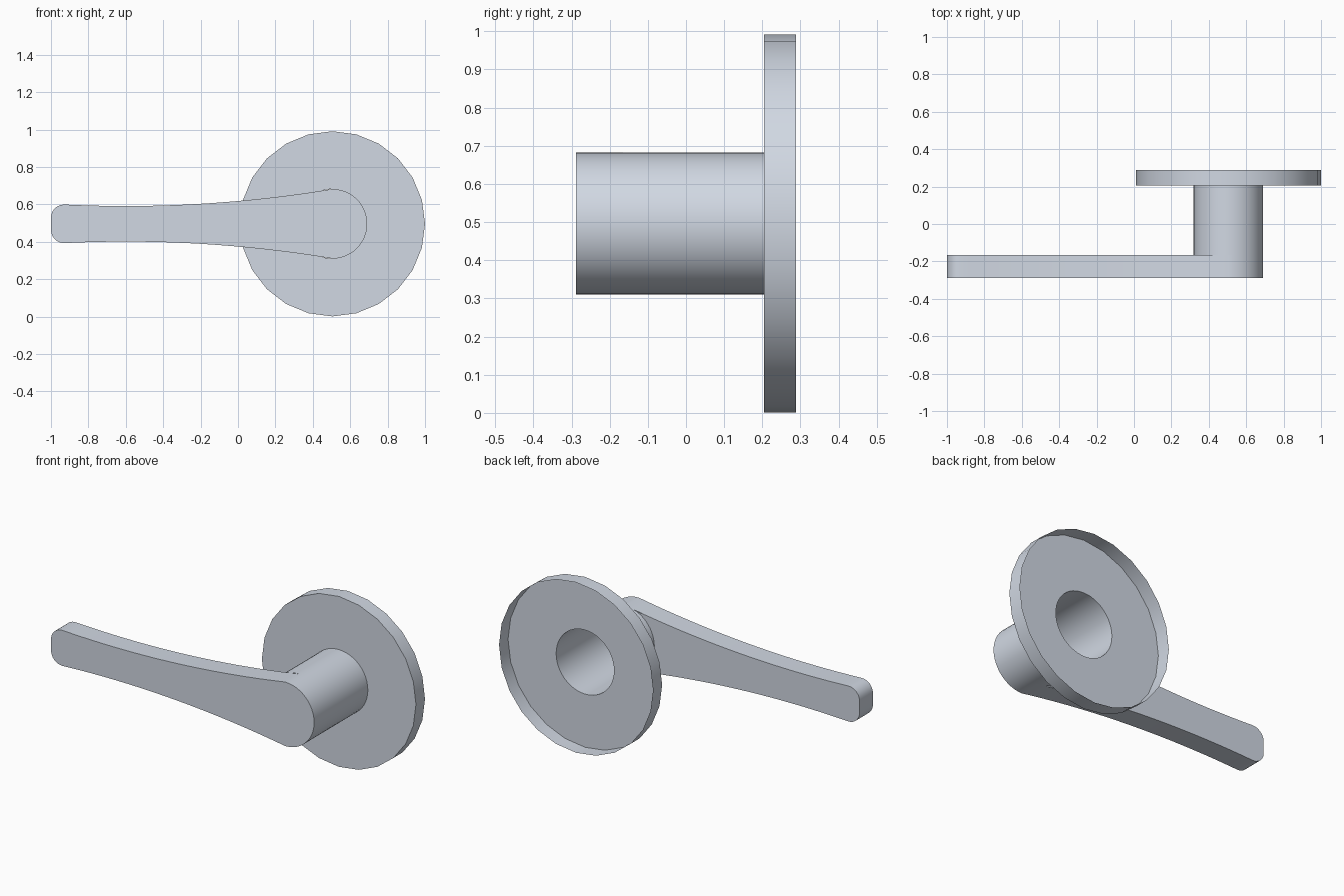
import bpy, bmesh, math

if "Cube" in bpy.data.objects:
    bpy.data.objects.remove(bpy.data.objects["Cube"])

CX, CZ = 0.505, 0.496          # axis of the rose and neck
R_NECK, R_ROSE = 0.186, 0.495
FRONT, LEVER_BACK, ROSE_FRONT, BACK = -0.288, -0.165, 0.205, 0.288
N = 48                         # neck segments; the rose outline has half as many sides

metal = bpy.data.materials.new("light blue grey metal")
metal.diffuse_color = (0.64, 0.69, 0.77, 1)
metal.use_nodes = True
metal.node_tree.nodes["Principled BSDF"].inputs["Base Color"].default_value = metal.diffuse_color


def finish(name, bm):
    bmesh.ops.recalc_face_normals(bm, faces=bm.faces)
    me = bpy.data.meshes.new(name)
    bm.to_mesh(me)
    bm.free()
    me.materials.append(metal)
    ob = bpy.data.objects.new(name, me)
    bpy.context.collection.objects.link(ob)
    bpy.ops.object.select_all(action='DESELECT')
    ob.select_set(True)
    bpy.context.view_layer.objects.active = ob
    bpy.ops.object.shade_smooth_by_angle(angle=math.radians(30))
    return ob


def ring(bm, y, radius, faceted=False):
    verts = []
    for i in range(N):
        a = 2 * math.pi * i / N
        # odd points sit on the middle of a flat side when faceted
        r = radius * math.cos(2 * math.pi / N) if faceted and i % 2 else radius
        verts.append(bm.verts.new((CX + r * math.cos(a), y, CZ + r * math.sin(a))))
    return verts


# Rose plate (a shallow dish open at the back) and hollow neck
bm = bmesh.new()
rings = [ring(bm, LEVER_BACK, R_NECK),
         ring(bm, ROSE_FRONT, R_NECK),
         ring(bm, ROSE_FRONT, R_ROSE, True),
         ring(bm, BACK, R_ROSE, True)]
for a, b in zip(rings, rings[1:]):
    for i in range(N):
        j = (i + 1) % N
        bm.faces.new((a[i], a[j], b[j], b[i]))
finish("rose_and_neck", bm)


# Lever: round hub, tapering arm, rounded tip
def half_width(x):
    return 0.095 + 0.091 * ((x + 0.6) / 1.105) ** 2


hub = [(R_NECK * math.cos(a) + CX, R_NECK * math.sin(a))
       for a in (2 * math.pi * i / N for i in range(N // 4 + 1))]
arm = []
for i in range(1, 25):                            # arm edge
    x = CX - (CX + 0.93) * i / 24
    arm.append((x, half_width(x)))
tip = half_width(-0.93)
for i in range(1, 7):                             # tip corner
    a = math.pi / 2 * i / 6
    arm.append((-0.93 - 0.07 * math.sin(a), tip - 0.07 * (1 - math.cos(a))))


def mirrored(pts, skip=0):
    return pts + [(x, -w) for x, w in reversed(pts[skip:])]


bm = bmesh.new()
outline = mirrored(hub + arm, 1)
front = [bm.verts.new((x, FRONT, CZ + w)) for x, w in outline]
back = [bm.verts.new((x, LEVER_BACK, CZ + w)) for x, w in outline]
bm.faces.new(front)
for i in range(len(outline)):
    j = (i + 1) % len(outline)
    bm.faces.new((front[i], front[j], back[j], back[i]))

# Back of the arm stops at the neck, leaving the hub hollow
arm_back = mirrored(arm[1:])
neck_arc = [(CX + R_NECK * math.cos(a), R_NECK * math.sin(a))
            for a in (2 * math.pi * i / N for i in range(33, 14, -1))]
bm.faces.new([bm.verts.new((x, LEVER_BACK, CZ + w)) for x, w in arm_back + neck_arc])
bmesh.ops.remove_doubles(bm, verts=bm.verts, dist=0.0002)
finish("lever", bm)
